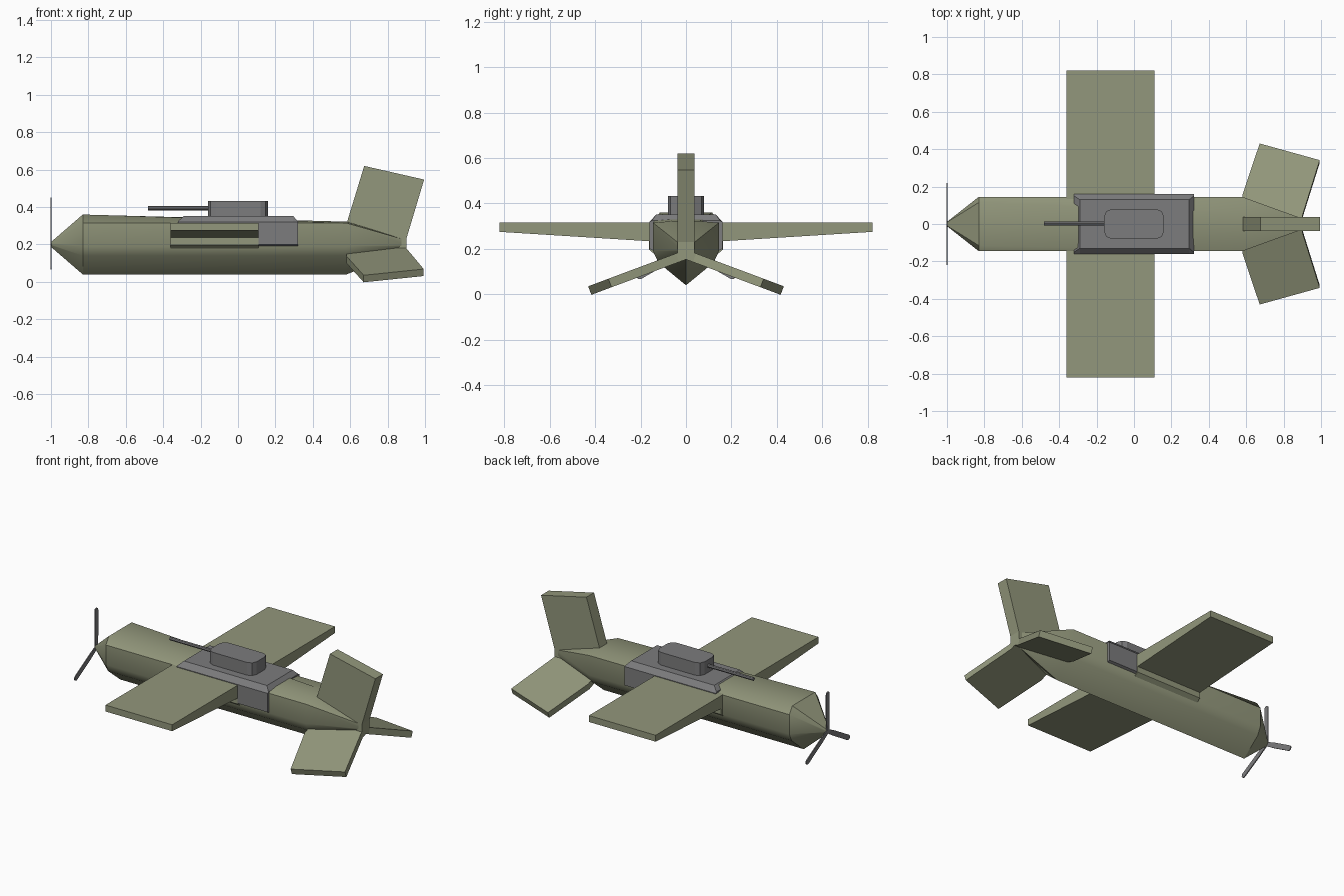
import bpy, bmesh, math
from mathutils import Matrix, Vector

if "Cube" in bpy.data.objects:
    bpy.data.objects.remove(bpy.data.objects["Cube"])


def material(name, rgb):
    m = bpy.data.materials.new(name)
    m.diffuse_color = (*rgb, 1)
    m.use_nodes = True
    m.node_tree.nodes["Principled BSDF"].inputs["Base Color"].default_value = m.diffuse_color
    return m


OLIVE = material("olive paint", (0.29, 0.31, 0.20))
GREY = material("gun grey", (0.20, 0.20, 0.205))


def finish(name, bm, mat, bevel=0, smooth=False):
    bmesh.ops.recalc_face_normals(bm, faces=bm.faces)
    me = bpy.data.meshes.new(name)
    bm.to_mesh(me)
    bm.free()
    me.materials.append(mat)
    ob = bpy.data.objects.new(name, me)
    bpy.context.collection.objects.link(ob)
    if bevel:
        mod = ob.modifiers.new("bevel", "BEVEL")
        mod.width, mod.segments = bevel, 1
    if smooth:
        bpy.ops.object.select_all(action='DESELECT')
        ob.select_set(True)
        bpy.context.view_layer.objects.active = ob
        bpy.ops.object.shade_smooth_by_angle(angle=math.radians(32))
    return ob


def loft(name, rings, mat, **kw):
    """Skin equal-sized rings of 3D points and cap both ends."""
    bm = bmesh.new()
    vs = [[bm.verts.new(p) for p in r] for r in rings]
    n = len(vs[0])
    for a, b in zip(vs, vs[1:]):
        for i in range(n):
            j = (i + 1) % n
            bm.faces.new((a[i], a[j], b[j], b[i]))
    bm.faces.new(vs[0])
    bm.faces.new(vs[-1])
    return finish(name, bm, mat, **kw)


def mirrored(x, half):
    """Ring at x from a half outline (y, z), mirrored across y = 0."""
    other = [(-y, z) for y, z in reversed(half) if y > 0]
    return [(x, y, z) for y, z in half + other]


# Fuselage: V keel, upright sides, raised deck, pointed nose, tapered tail
def hull_ring(x, deck_y, deck_z, s=1, zc=0.2):
    half = [(0, 0.04), (0.122, 0.14), (0.145, 0.19), (0.145, 0.315), (deck_y, deck_z)]
    return mirrored(x, [(y * s, zc + (z - zc) * s) for y, z in half])


loft("fuselage", [hull_ring(-1, 0.115, 0.36, 0.08), hull_ring(-0.83, 0.115, 0.36),
                  hull_ring(0.58, 0.06, 0.322), hull_ring(0.9, 0.06, 0.322, 0.2)],
     OLIVE, smooth=True)

# Wing: flat top, underside rising toward the tips
loft("wing", [[(-0.36, y, b), (0.11, y, b), (0.11, y, 0.316), (-0.36, y, 0.316)]
              for y, b in ((-0.82, 0.275), (-0.15, 0.233), (0.15, 0.233), (0.82, 0.275))], OLIVE)
loft("wing_root_fairing", [mirrored(x, [(0.13, 0.17), (0.163, 0.197), (0.163, 0.312)])
                           for x in (-0.36, 0.11)], OLIVE)


# Tail: upright fin and two lower fins around one hub line
def fin(name, origin, angle, outline, t):
    d = Vector((0, math.cos(angle), math.sin(angle)))
    side = Vector((0, -d.z, d.y))
    o = Vector((0, 0, origin))
    loft(name, [[o + Vector((x, 0, 0)) + d * r + side * k for x, r in outline]
                for k in (-t, t)], OLIVE)


fin("upright_fin", 0.17, math.pi / 2,
    [(0.58, 0), (0.58, 0.14), (0.675, 0.45), (0.995, 0.377), (0.9, 0.06), (0.9, 0)], 0.038)
LOWER = [(0.58, 0), (0.58, 0.16), (0.672, 0.452), (0.993, 0.357), (0.9, 0.04), (0.9, 0)]
fin("lower_fin_right", 0.175, math.radians(-20.5), LOWER, 0.02)
fin("lower_fin_left", 0.175, math.radians(200.5), LOWER, 0.02)

# Turret base: saddle block with sloped upper edges
loft("turret_base", [mirrored(x, [(0.14, 0.19), (0.16, 0.2), (0.16, 0.32), (y, z)])
                     for x, y, z in ((-0.32, 0.15, 0.325), (-0.29, 0.13, 0.352),
                                     (0.295, 0.13, 0.352), (0.32, 0.15, 0.325))], GREY)

# Turret with clipped corners, and its gun barrel
a, b, c = 0.16, 0.08, 0.04
corner = [(a, b - c), (a - c * 0.3, b - c * 0.3), (a - c, b)]
plan = []
for sx, sy in ((1, 1), (-1, 1), (-1, -1), (1, -1)):
    pts = [(x * sx, y * sy) for x, y in corner]
    plan += pts if sx * sy > 0 else pts[::-1]
loft("turret", [[(x, y, z) for x, y in plan] for z in (0.34, 0.433)], GREY)

bm = bmesh.new()
bmesh.ops.create_cone(bm, cap_ends=True, segments=8, radius1=0.011, radius2=0.011, depth=0.34,
                      matrix=Matrix.Translation((-0.31, 0.003, 0.394)) @ Matrix.Rotation(math.pi / 2, 4, 'Y'))
finish("gun_barrel", bm, GREY)

# Propeller: three thin round-tipped blades
w, tip = 0.016, 0.235
blade = [(-0.012, 0), (-w, 0.08)] + [
    (-w * math.cos(math.pi * i / 6), tip + w * math.sin(math.pi * i / 6)) for i in range(7)
] + [(w, 0.08), (0.012, 0)]
for k in range(3):
    rot = Matrix.Rotation(k * math.tau / 3, 3, 'X')
    loft(f"propeller_blade_{k + 1}",
         [[rot @ Vector((x, y, z)) + Vector((0, 0, 0.2)) for y, z in blade]
          for x in (-1.002, -0.996)], GREY)
